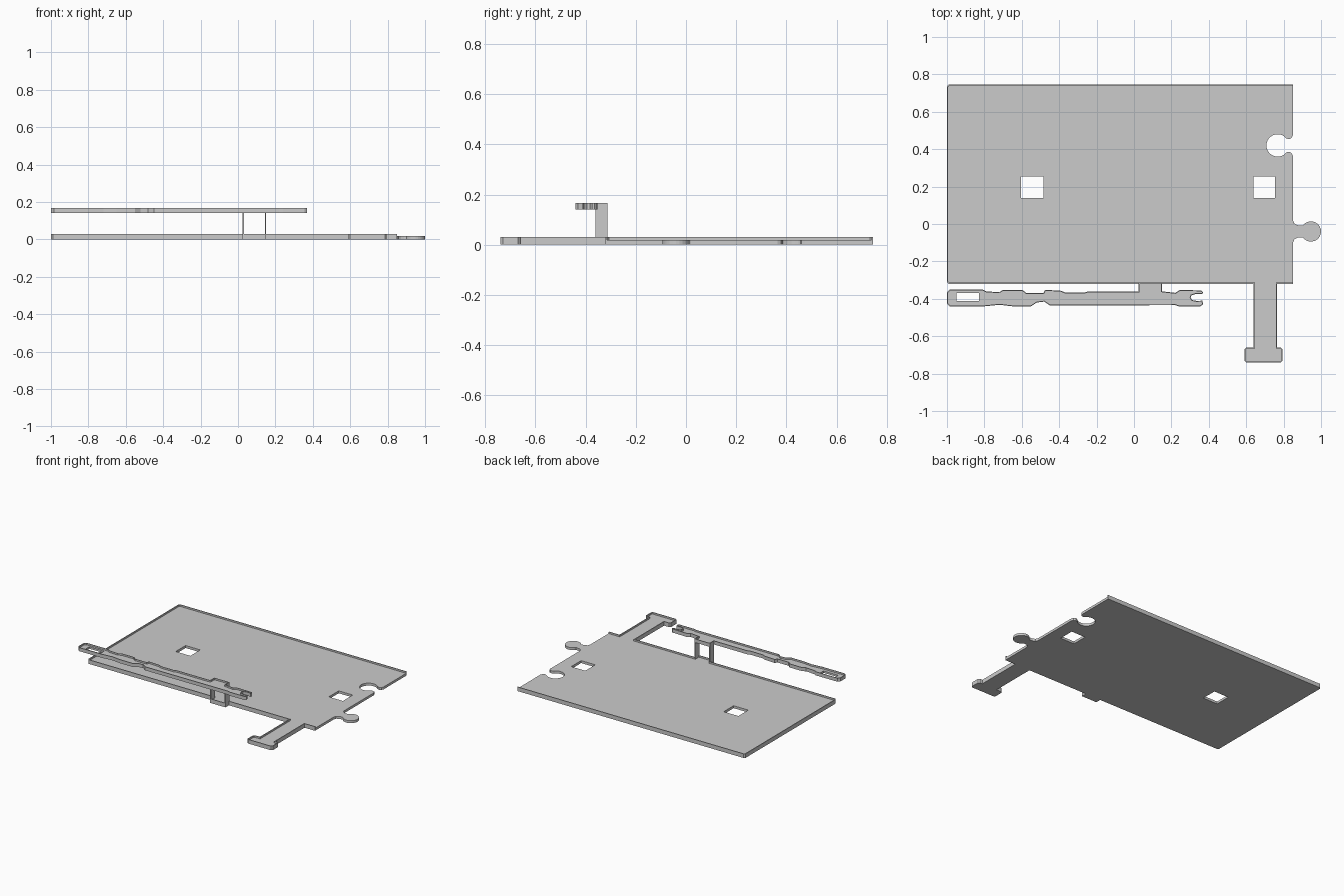
import bpy, bmesh
from math import cos, sin, radians
from mathutils import Vector

cube = bpy.data.objects.get("Cube")
if cube:
    bpy.data.objects.remove(cube)

grey = bpy.data.materials.new("light grey")
grey.use_nodes = True
grey.diffuse_color = (0.6, 0.6, 0.6, 1)
grey.node_tree.nodes["Principled BSDF"].inputs["Base Color"].default_value = (0.6, 0.6, 0.6, 1)

FLOOR, WALL, RIM = 0.018, 0.03, 0.006


def prism(name, loops, z0, z1):
    """Extrude a flat outline (first loop) with holes (other loops)."""
    bm = bmesh.new()
    for pts in loops:
        vs = [bm.verts.new((x, y, z0)) for x, y in pts]
        for a, b in zip(vs, vs[1:] + vs[:1]):
            bm.edges.new((a, b))
    bmesh.ops.triangle_fill(bm, edges=bm.edges[:], use_beauty=True, normal=(0, 0, 1))
    res = bmesh.ops.extrude_face_region(bm, geom=bm.faces[:])
    up = [g for g in res["geom"] if isinstance(g, bmesh.types.BMVert)]
    bmesh.ops.translate(bm, verts=up, vec=(0, 0, z1 - z0))
    bmesh.ops.recalc_face_normals(bm, faces=bm.faces[:])
    me = bpy.data.meshes.new(name)
    bm.to_mesh(me)
    bm.free()
    me.materials.append(grey)
    ob = bpy.data.objects.new(name, me)
    bpy.context.collection.objects.link(ob)
    return ob


def inset(pts, w, closed):
    """Offset a clockwise path to its right with mitred corners."""
    out, n = [], len(pts)
    for i in range(n):
        p = Vector(pts[i])
        dirs = []
        if closed or i > 0:
            dirs.append((p - Vector(pts[i - 1])).normalized())
        if closed or i < n - 1:
            dirs.append((Vector(pts[(i + 1) % n]) - p).normalized())
        norms = [Vector((d.y, -d.x)) for d in dirs]
        m = (norms[0] + norms[-1]).normalized()
        out.append(tuple(p + m * w / max(m.dot(norms[0]), 0.5)))
    return out


def rect(x0, x1, y0, y1):
    return [(x0, y0), (x1, y0), (x1, y1), (x0, y1)]


def arc(cx, cy, r, a0, a1, n=20):
    return [(cx + r * cos(radians(a0 + (a1 - a0) * i / n)),
             cy + r * sin(radians(a0 + (a1 - a0) * i / n))) for i in range(n + 1)]


# Base plate: walled edge, clockwise from the front right corner
walled = [(0.85, -0.32), (0.765, -0.32), (0.765, -0.66), (0.785, -0.66), (0.795, -0.67),
          (0.795, -0.73), (0.785, -0.74), (0.6, -0.74), (0.59, -0.73), (0.59, -0.67),
          (0.6, -0.66), (0.64, -0.66), (0.64, -0.32), (0.15, -0.32), (0.15, -0.36),
          (0.025, -0.36), (0.025, -0.32), (-0.99, -0.32), (-1, -0.31), (-1, 0.735),
          (-0.99, 0.745), (0.85, 0.745)]

# Open right edge: socket above, matching knob below
socket = ([(0.85, 0.475), (0.843, 0.461), (0.83, 0.454)] + arc(0.768, 0.42, 0.06, 38, 322)
          + [(0.83, 0.386), (0.843, 0.379), (0.85, 0.365)])
knob = ([(0.85, 0.02), (0.857, 0.003), (0.872, -0.006), (0.888, -0.009)]
        + arc(0.946, -0.04, 0.054, 145, -145)
        + [(0.888, -0.071), (0.872, -0.074), (0.857, -0.083), (0.85, -0.1)])
windows = [rect(-0.605, -0.485, 0.14, 0.255), rect(0.64, 0.755, 0.14, 0.255)]
prism("base_plate", [walled + socket + knob] + windows, 0, FLOOR)
prism("base_rim", [walled + inset(walled, RIM, False)[::-1]], FLOOR, WALL)

# Raised strip: wavy outline, clockwise from its left end
strip = [(-1, -0.365), (-0.985, -0.35), (-0.81, -0.35), (-0.79, -0.36), (-0.72, -0.365),
         (-0.7, -0.352), (-0.596, -0.352), (-0.575, -0.37), (-0.485, -0.37),
         (-0.475, -0.352), (-0.39, -0.357), (-0.365, -0.367), (-0.265, -0.367),
         (-0.245, -0.36), (0.025, -0.36), (0.025, -0.312), (0.15, -0.312), (0.15, -0.36),
         (0.22, -0.368), (0.245, -0.353), (0.36, -0.355), (0.37, -0.365), (0.365, -0.375),
         (0.33, -0.374), (0.307, -0.382), (0.303, -0.395), (0.312, -0.407), (0.335, -0.411),
         (0.365, -0.41), (0.37, -0.43), (0.355, -0.44), (0.24, -0.44), (0.22, -0.434),
         (-0.45, -0.436), (-0.48, -0.415), (-0.52, -0.42), (-0.55, -0.44), (-0.65, -0.44),
         (-0.72, -0.432), (-0.8, -0.44), (-0.985, -0.44), (-1, -0.425)]
LOW, TOP = 0.141, 0.167
slot = rect(-0.95, -0.83, -0.412, -0.37)
prism("raised_strip", [strip, slot], LOW, LOW + 0.014)
prism("strip_rim", [strip, inset(strip, 0.005, True)], LOW + 0.014, TOP)

# Thin legs joining the strip to the plate
for side, x in (("right", 0.025), ("left", 0.144)):
    prism(side + "_leg", [rect(x, x + RIM, -0.36, -0.312)], 0, TOP)
